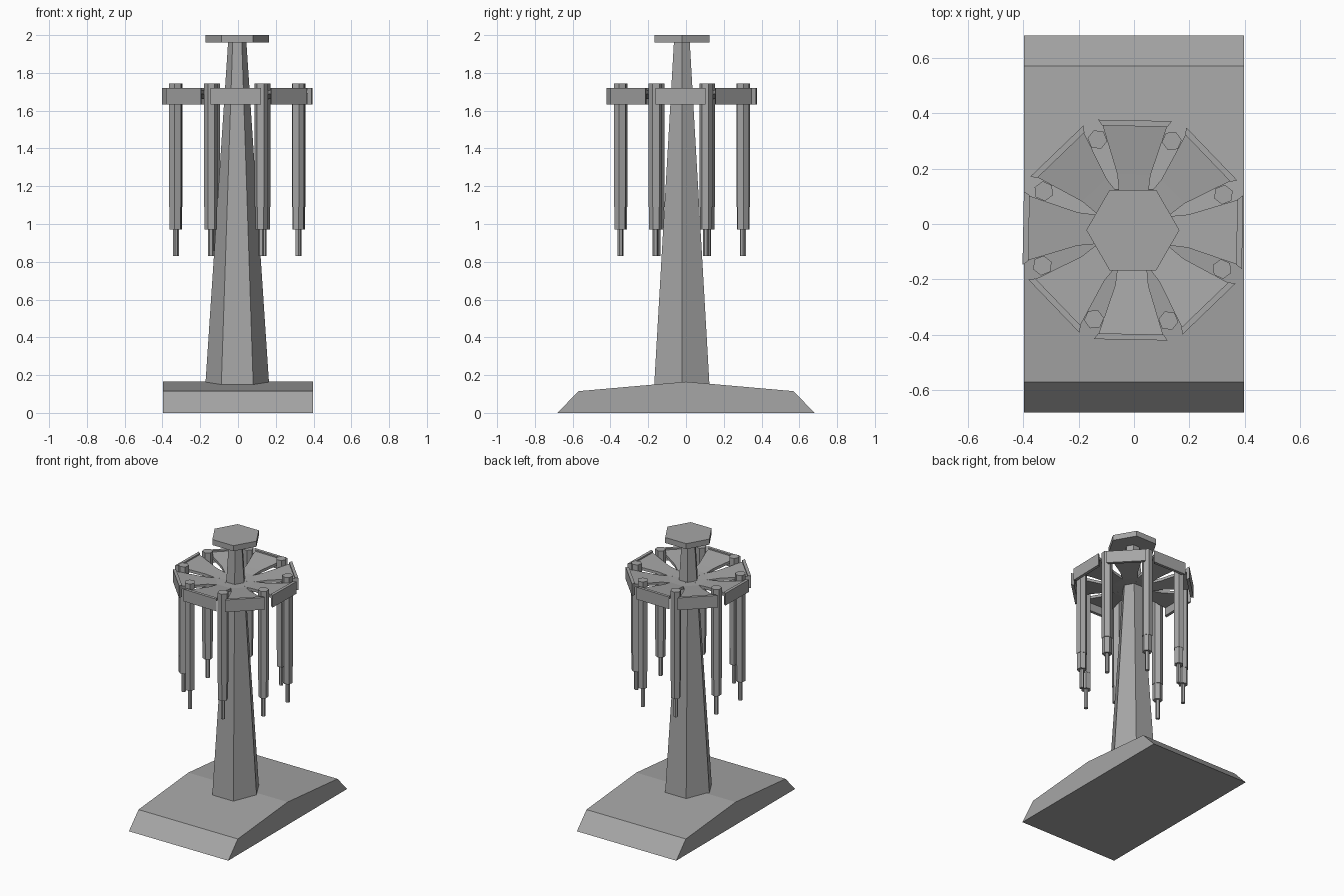
import bpy, bmesh, math
from mathutils import Matrix, Vector

cube = bpy.data.objects.get("Cube")
if cube:
    bpy.data.objects.remove(cube, do_unlink=True)

grey = bpy.data.materials.new("plain_grey")
grey.use_nodes = True
colour = (0.38, 0.38, 0.38, 1)
grey.diffuse_color = colour
grey.node_tree.nodes["Principled BSDF"].inputs["Base Color"].default_value = colour

AXIS = Vector((-0.004, -0.022, 0))   # centre of the tower
TWIST = math.radians(-1.1)           # slight turn of the ring
COUNT = 8
STEP = math.tau / COUNT


def finish(name, bm):
    bmesh.ops.recalc_face_normals(bm, faces=bm.faces)
    mesh = bpy.data.meshes.new(name)
    bm.to_mesh(mesh)
    bm.free()
    mesh.materials.append(grey)
    obj = bpy.data.objects.new(name, mesh)
    bpy.context.collection.objects.link(obj)
    return obj


def extrude(name, points, offset):
    """Closed solid from an outline of 3D points pushed along offset."""
    bm = bmesh.new()
    face = bm.faces.new([bm.verts.new(p) for p in points])
    grown = bmesh.ops.extrude_face_region(bm, geom=[face], use_keep_orig=True)
    moved = [v for v in grown["geom"] if isinstance(v, bmesh.types.BMVert)]
    bmesh.ops.translate(bm, verts=moved, vec=offset)
    return finish(name, bm)


def hex_column(name, sections, place):
    """Six-sided stack of (z_bottom, z_top, radius_bottom, radius_top)."""
    bm = bmesh.new()
    for low, high, r1, r2 in sections:
        bmesh.ops.create_cone(bm, cap_ends=True, segments=6, radius1=r1, radius2=r2,
                              depth=high - low,
                              matrix=Matrix.Translation((0, 0, (low + high) / 2))
                              @ Matrix.Rotation(math.pi / 2, 4, 'Z'))
    obj = finish(name, bm)
    obj.matrix_world = place
    return obj


def ring_place(angle, radius=0):
    return (Matrix.Translation(AXIS) @ Matrix.Rotation(angle + TWIST, 4, 'Z')
            @ Matrix.Translation((radius, 0, 0)))


# Sloped base
profile = [(-0.68, 0), (-0.57, 0.115), (0, 0.165), (0.57, 0.115), (0.68, 0)]
extrude("base", [(-0.398, y, z) for y, z in profile], (0.796, 0, 0))

# Tapered tower and its cap
hex_column("tower", [(0.1, 1.97, 0.172, 0.048)], Matrix.Translation(AXIS))
hex_column("tower_cap", [(1.96, 2.0, 0.168, 0.168)], Matrix.Translation(AXIS))

# Dished spokes (distance, half width, height) ending in rim panels
spoke = [(0.126, 0.052, 1.675), (0.2, 0.06, 1.685), (0.375, 0.116, 1.71)]
panel = [(0.375, 0.118), (0.396, 0.133)]
for i in range(COUNT):
    place = ring_place(i * STEP)
    bm = bmesh.new()
    rows = [[bm.verts.new((0, 0, 1.67))]]
    rows += [[bm.verts.new((d, s * w, z)) for s in (-1, 1)] for d, w, z in spoke]
    bm.faces.new(rows[0] + rows[1])
    for a, b in zip(rows[1:], rows[2:]):
        bm.faces.new((a[0], b[0], b[1], a[1]))
    grown = bmesh.ops.extrude_face_region(bm, geom=bm.faces[:], use_keep_orig=True)
    moved = [v for v in grown["geom"] if isinstance(v, bmesh.types.BMVert)]
    bmesh.ops.translate(bm, verts=moved, vec=(0, 0, -0.02))
    finish(f"spoke_{i + 1}", bm).matrix_world = place

    (d1, w1), (d2, w2) = panel
    outline = [(d1, -w1, 1.632), (d2, -w2, 1.632), (d2, w2, 1.632), (d1, w1, 1.632)]
    extrude(f"rim_panel_{i + 1}", outline, (0, 0, 0.088)).matrix_world = place

# Hanging rods between the spokes: tube, collar and thin tip
rod = [(1.09, 1.745, 0.036, 0.036), (0.97, 1.09, 0.033, 0.033), (0.83, 0.97, 0.015, 0.015)]
for i in range(COUNT):
    hex_column(f"hanging_rod_{i + 1}", rod, ring_place((i + 0.5) * STEP, 0.351))
